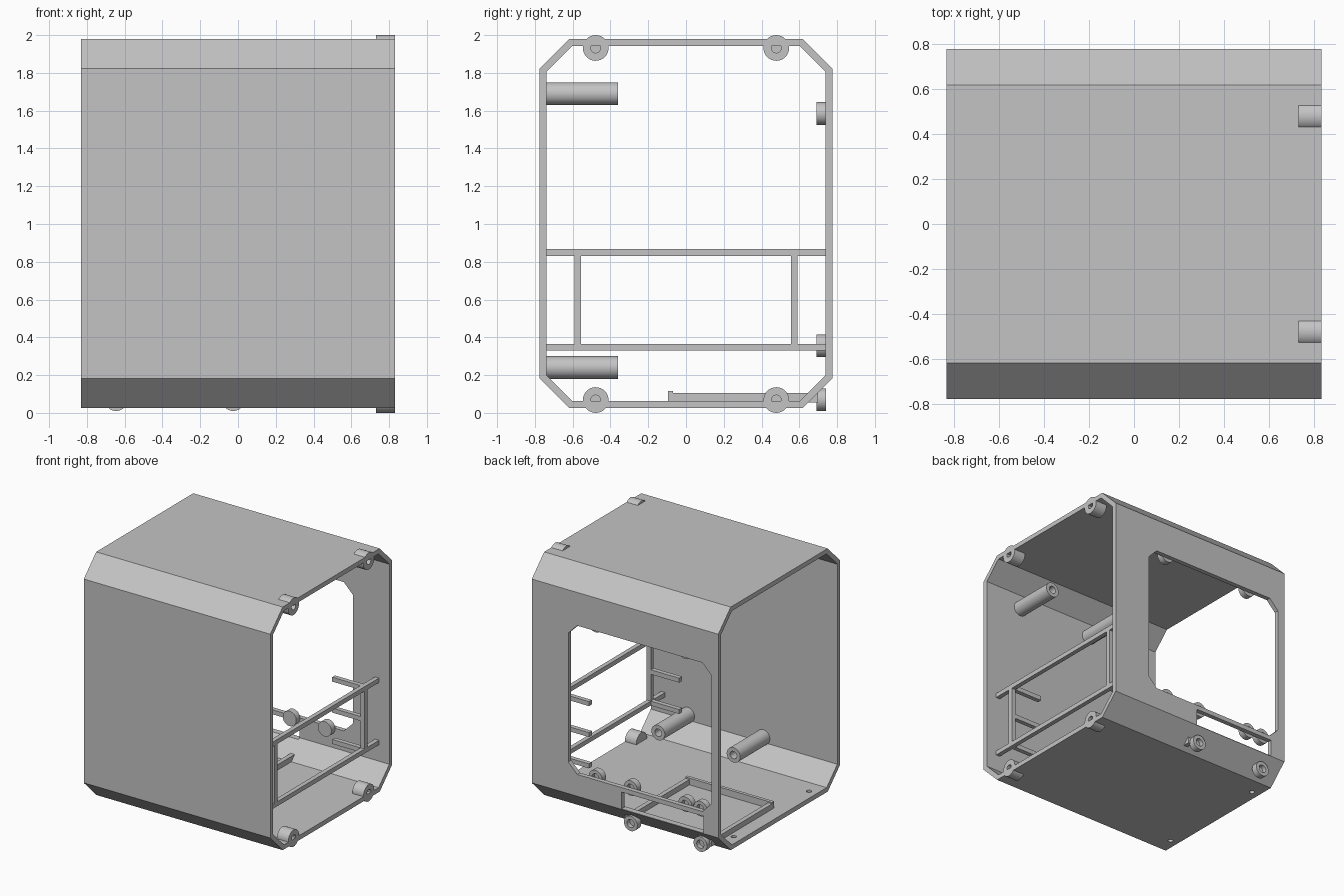
import bpy
import bmesh
from math import pi, radians
from mathutils import Matrix, Vector

cube = bpy.data.objects.get("Cube")
if cube:
    bpy.data.objects.remove(cube, do_unlink=True)

grey = bpy.data.materials.new("plain grey")
grey.use_nodes = True
COLOUR = (0.55, 0.55, 0.55, 1)
grey.diffuse_color = COLOUR
grey.node_tree.nodes["Principled BSDF"].inputs["Base Color"].default_value = COLOUR

ALONG_X = Matrix.Rotation(pi / 2, 4, 'Y')
ALONG_Y = Matrix.Rotation(-pi / 2, 4, 'X')


def finish(name, bm, smooth=False):
    bmesh.ops.recalc_face_normals(bm, faces=bm.faces)
    mesh = bpy.data.meshes.new(name)
    bm.to_mesh(mesh)
    bm.free()
    mesh.materials.append(grey)
    if smooth:
        mesh.polygons.foreach_set("use_smooth", [True] * len(mesh.polygons))
        mesh.set_sharp_from_angle(angle=radians(30))
    obj = bpy.data.objects.new(name, mesh)
    bpy.context.collection.objects.link(obj)
    return obj


def box(name, x, y, z):
    """Box between pairs of limits."""
    bm = bmesh.new()
    size = [b - a for a, b in (x, y, z)]
    mid = [(a + b) / 2 for a, b in (x, y, z)]
    bmesh.ops.create_cube(bm, size=1, matrix=Matrix.Translation(mid) @ Matrix.Diagonal((*size, 1)))
    return finish(name, bm)


def prism(name, points, offset):
    """Polygon swept along a vector."""
    bm = bmesh.new()
    face = bm.faces.new([bm.verts.new(p) for p in points])
    swept = bmesh.ops.extrude_face_region(bm, geom=[face], use_keep_orig=True)
    moved = [v for v in swept["geom"] if isinstance(v, bmesh.types.BMVert)]
    bmesh.ops.translate(bm, verts=moved, vec=Vector(offset))
    return finish(name, bm)


def socket(name, base, axis, radius, length, bore, depth):
    """Round boss with a blind hole in its far end."""
    bm = bmesh.new()
    floor = length - depth
    profile = [(0, 0), (radius, 0), (radius, length), (bore, length), (bore, floor), (0, floor)]
    verts = [bm.verts.new((r, 0, h)) for r, h in profile]
    edges = [bm.edges.new(pair) for pair in zip(verts, verts[1:])]
    bmesh.ops.spin(bm, geom=verts + edges, axis=(0, 0, 1), cent=(0, 0, 0),
                   angle=2 * pi, steps=32)
    bmesh.ops.remove_doubles(bm, verts=bm.verts, dist=0.0001)
    bm.transform(Matrix.Translation(base) @ axis)
    return finish(name, bm, True)


def chamfered(x0, x1, z0, z1, c):
    return [(x0 + c, z0), (x1 - c, z0), (x1, z0 + c), (x1, z1 - c),
            (x1 - c, z1), (x0 + c, z1), (x0, z1 - c), (x0, z0 + c)]


# Shell: open-ended chamfered tube
HALF, WALL = 0.83, 0.037
outer = chamfered(-0.775, 0.775, 0.025, 1.98, 0.158)
inner = chamfered(-0.775 + WALL, 0.775 - WALL, 0.025 + WALL, 1.98 - WALL, 0.136)
bm = bmesh.new()
loops = [[bm.verts.new((x, y, z)) for y, z in ring]
         for ring, x in ((outer, -HALF), (outer, HALF), (inner, HALF), (inner, -HALF))]
for a, b in zip(loops, loops[1:] + loops[:1]):
    for i in range(8):
        j = (i + 1) % 8
        bm.faces.new((a[i], a[j], b[j], b[i]))
shell = finish("shell", bm)

# Rear window, the slot under it, and two floor holes
window = [(x, 0.65, z) for x, z in chamfered(-0.768, 0.505, 0.358, 1.555, 0.08)]
cutters = [prism("window_cutter", window, (0, 0.3, 0)),
           box("slot_cutter", (-0.7, 0.03), (0.7, 0.9), (0.187, 0.322))]
for y in (-0.478, 0.478):
    bm = bmesh.new()
    bmesh.ops.create_cone(bm, cap_ends=True, segments=24, radius1=0.02, radius2=0.02,
                          depth=0.2, matrix=Matrix.Translation((-0.76, y, 0.05)))
    cutters.append(finish("hole_cutter", bm))
for cutter in cutters:
    cutter.hide_render = True
    cut = shell.modifiers.new("cut", 'BOOLEAN')
    cut.operation = 'DIFFERENCE'
    cut.solver = 'EXACT'
    cut.object = cutter
bpy.context.view_layer.update()
graph = bpy.context.evaluated_depsgraph_get()
baked = bpy.data.meshes.new_from_object(shell.evaluated_get(graph))
shell.modifiers.clear()
shell.data = baked
for cutter in cutters:
    bpy.data.objects.remove(cutter, do_unlink=True)

# Cover lugs on the open edge
for y in (-0.478, 0.478):
    for z in (0.068, 1.932):
        socket("cover_lug", (0.73, y, z), ALONG_X, 0.068, 0.1, 0.026, 0.08)

# Long posts on the inside of the front wall
for x in (-0.17, 0.5):
    for z in (0.24, 1.69):
        socket("front_post", (x, -0.745, z), ALONG_Y, 0.06, 0.385, 0.03, 0.3)

# Short bosses around the window and the slot
for xs, zs in (((-0.51, 0.288), (0.355, 1.585)), ((-0.645, -0.025), (0.07, 0.355))):
    for x in xs:
        for z in zs:
            socket("rear_boss", (x, 0.69, z), ALONG_Y, 0.06, 0.05, 0.032, 0.035)

# Side rack: rails, uprights and prongs
RACK = (0.702, 0.738)
for z in (0.348, 0.849):
    box("rack_rail", RACK, (-0.742, 0.742), (z - 0.018, z + 0.018))
for y in (-0.573, 0.573):
    span = (y - 0.018, y + 0.018)
    box("rack_upright", RACK, span, (0.348, 0.849))
    for z in (0.348, 0.6, 0.849):
        box("rack_prong", (0.45, 0.72), span, (z - 0.018, z + 0.018))

# Tray guides on the floor
for x in (-0.7, 0.035):
    box("tray_guide", (x - 0.018, x + 0.018), (-0.08, 0.7), (0.055, 0.105))
box("tray_stop", (-0.718, 0.053), (-0.095, -0.068), (0.055, 0.116))
